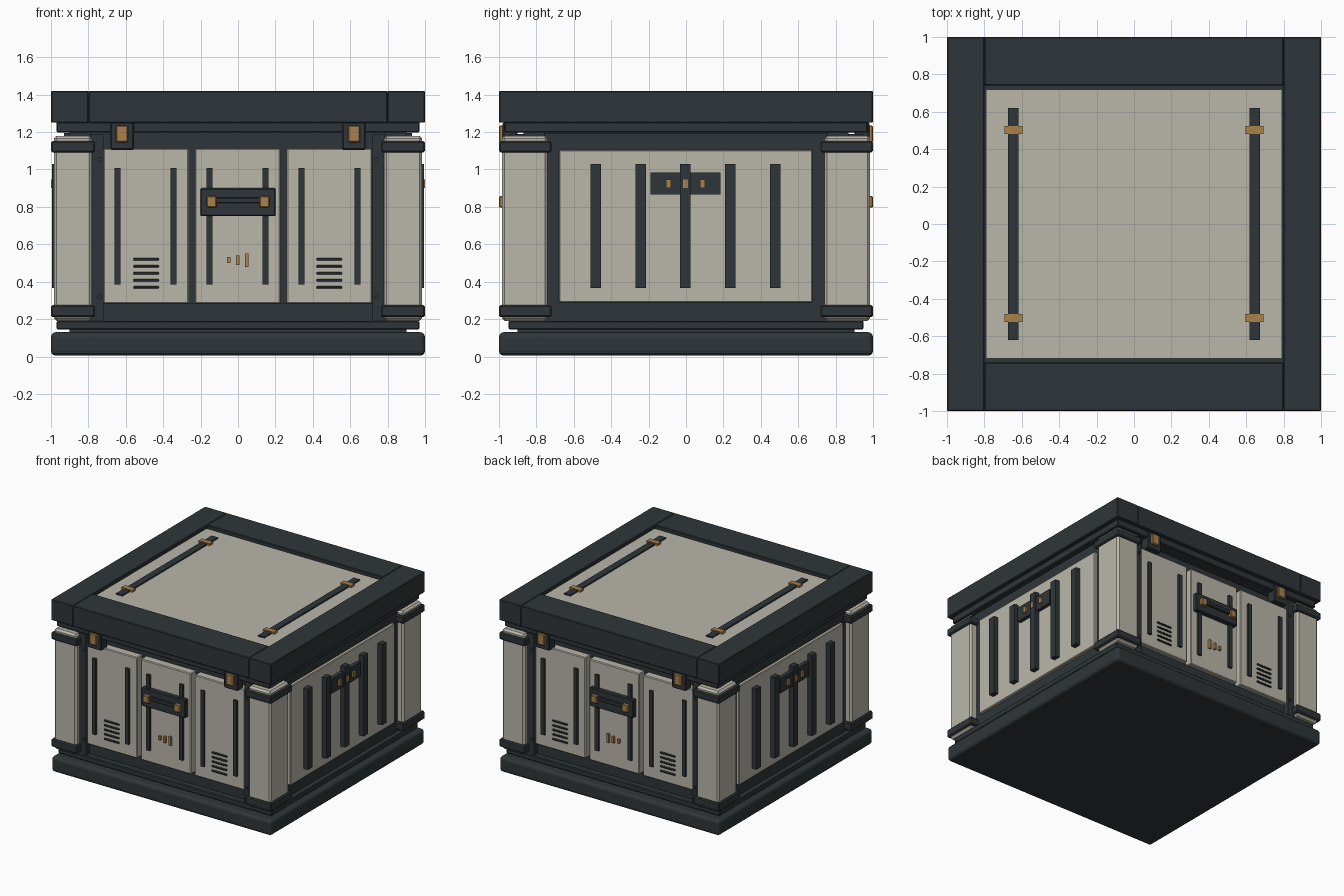
import bpy, bmesh, math
from mathutils import Matrix, Vector

if "Cube" in bpy.data.objects:
    bpy.data.objects.remove(bpy.data.objects["Cube"])


def material(name, rgb):
    m = bpy.data.materials.new(name)
    m.diffuse_color = (*rgb, 1)
    m.use_nodes = True
    m.node_tree.nodes["Principled BSDF"].inputs["Base Color"].default_value = m.diffuse_color
    return m


DARK = material("dark_metal", (0.028, 0.036, 0.041))
BEIGE = material("beige_paint", (0.49, 0.47, 0.40))
BRASS = material("brass", (0.40, 0.22, 0.07))


def part(name, mat, boxes, mirror="", bevel=0.0, segments=1):
    """One object from boxes (x0, x1, y0, y1, z0, z1), repeated over the mirrored axes."""
    bm = bmesh.new()
    for sx in ((1, -1) if "x" in mirror else (1,)):
        for sy in ((1, -1) if "y" in mirror else (1,)):
            for x0, x1, y0, y1, z0, z1 in boxes:
                c = Vector((sx * (x0 + x1) / 2, sy * (y0 + y1) / 2, (z0 + z1) / 2))
                s = Matrix.Diagonal((abs(x1 - x0), abs(y1 - y0), abs(z1 - z0), 1))
                bmesh.ops.create_cube(bm, size=1, matrix=Matrix.Translation(c) @ s)
    me = bpy.data.meshes.new(name)
    bm.to_mesh(me)
    bm.free()
    me.materials.append(mat)
    ob = bpy.data.objects.new(name, me)
    bpy.context.collection.objects.link(ob)
    if bevel:
        b = ob.modifiers.new("bevel", "BEVEL")
        b.width, b.segments = bevel, segments
    return ob


def slab(hx, hy, z0, z1):
    return (-hx, hx, -hy, hy, z0, z1)


# Plinth, ledges and inner body
part("plinth", DARK, [slab(1, 1, 0.005, 0.13)], bevel=0.025, segments=3)
part("plinth_neck", DARK, [slab(0.9, 0.9, 0.12, 0.15)])
part("lower_ledge", DARK, [slab(0.97, 0.95, 0.145, 0.19)], bevel=0.006)
part("body_core", DARK, [slab(0.9, 0.87, 0.18, 1.2)])
part("upper_ledge", DARK, [slab(0.97, 0.97, 1.197, 1.255)], bevel=0.006)

# Lid: four frame rails around an inset panel
part("lid_core", DARK, [slab(0.98, 0.98, 1.255, 1.38)])
part("lid_side_rails", DARK, [(0.8, 1, -1, 1, 1.25, 1.42)], "x", 0.005)
part("lid_end_rails", DARK, [(-0.8, 0.8, 0.74, 1, 1.25, 1.42)], "y", 0.005)
part("lid_panel", BEIGE, [slab(0.79, 0.72, 1.37, 1.402)])
part("lid_strips", DARK, [(0.617, 0.673, -0.62, 0.62, 1.39, 1.413)], "x")
part("lid_clips", BRASS, [(0.595, 0.693, 0.48, 0.523, 1.39, 1.42)], "xy")

# Corner posts with bands
part("corner_posts", BEIGE, [(0.78, 0.985, 0.74, 0.985, 0.19, 1.18)], "xy", 0.015)
part("post_bands", DARK, [(0.765, 1, 0.72, 1, 0.21, 0.275),
                          (0.765, 1, 0.72, 1, 1.092, 1.152)], "xy", 0.008)

# Front and back: frame stiles, three raised panels each
part("front_stiles", DARK, [(0.72, 0.79, 0.85, 0.945, 0.19, 1.19)], "xy")
part("front_bottom_rail", DARK, [(-0.79, 0.79, 0.85, 0.90, 0.19, 0.284)], "y")
panels = [(x - 0.228, x + 0.228, 0.85, 0.935, 0.284, 1.112) for x in (-0.491, -0.002, 0.488)]
part("front_panels", BEIGE, panels, "y", 0.006)
part("front_strips", DARK,
     [(x - 0.016, x + 0.016, 0.92, 0.952, 0.385, 1.008)
      for x in (-0.645, -0.345, -0.152, 0.147, 0.34, 0.638)], "y")
part("vent_slats", DARK,
     [(x - 0.069, x + 0.069, 0.92, 0.945, z - 0.007, z + 0.007)
      for x in (-0.491, 0.488) for z in (0.37, 0.408, 0.445, 0.482, 0.52)], "y", 0.004)
part("handle_plate", DARK, [(-0.2, 0.2, 0.92, 0.972, 0.75, 0.9)], "y", 0.006)
part("handle_bar", DARK, [(-0.12, 0.12, 0.96, 0.988, 0.82, 0.85)], "y", 0.004)
part("handle_mounts", BRASS, [(0.115, 0.168, 0.96, 1, 0.797, 0.857)], "xy", 0.005)
part("gauge_pins", BRASS,
     [(x - 0.009, x + 0.009, 0.92, 0.955, 0.515 - h, 0.515 + h)
      for x, h in ((-0.05, 0.016), (-0.002, 0.026), (0.046, 0.036))], "y")
part("latch_plates", DARK, [(0.557, 0.682, 0.9, 0.98, 1.105, 1.252)], "xy", 0.006)
part("latch_buckles", BRASS, [(0.588, 0.653, 0.95, 1, 1.145, 1.235)], "xy", 0.006)

# Left and right sides: frame, panel, ribs and plate
part("side_frame", DARK, [(0.85, 0.93, -0.76, 0.76, 0.19, 1.195)], "x")
part("side_panel", BEIGE, [(0.9, 0.955, -0.68, 0.675, 0.29, 1.105)], "x", 0.005)
part("side_ribs", DARK,
     [(0.94, 0.995, y - 0.028, y + 0.028, 0.365, 1.028)
      for y in (-0.483, -0.243, -0.003, 0.237, 0.477)], "x")
part("side_plate", DARK, [(0.94, 0.985, -0.19, 0.185, 0.865, 0.985)], "x")
part("side_studs", BRASS, [(0.97, 1, y - 0.014, y + 0.014, 0.9, 0.946)
                           for y in (-0.093, -0.003, 0.088)], "x")

# Round rivets on the front and back stiles
bm = bmesh.new()
for x in (-0.74, 0.74):
    for y in (-0.947, 0.947):
        for z in (0.32, 1.055):
            bmesh.ops.create_cone(bm, cap_ends=True, segments=12, radius1=0.013, radius2=0.013,
                                  depth=0.014, matrix=Matrix.Translation((x, y, z))
                                  @ Matrix.Rotation(math.pi / 2, 4, "X"))
me = bpy.data.meshes.new("stile_rivets")
bm.to_mesh(me)
bm.free()
me.materials.append(DARK)
bpy.context.collection.objects.link(bpy.data.objects.new("stile_rivets", me))
